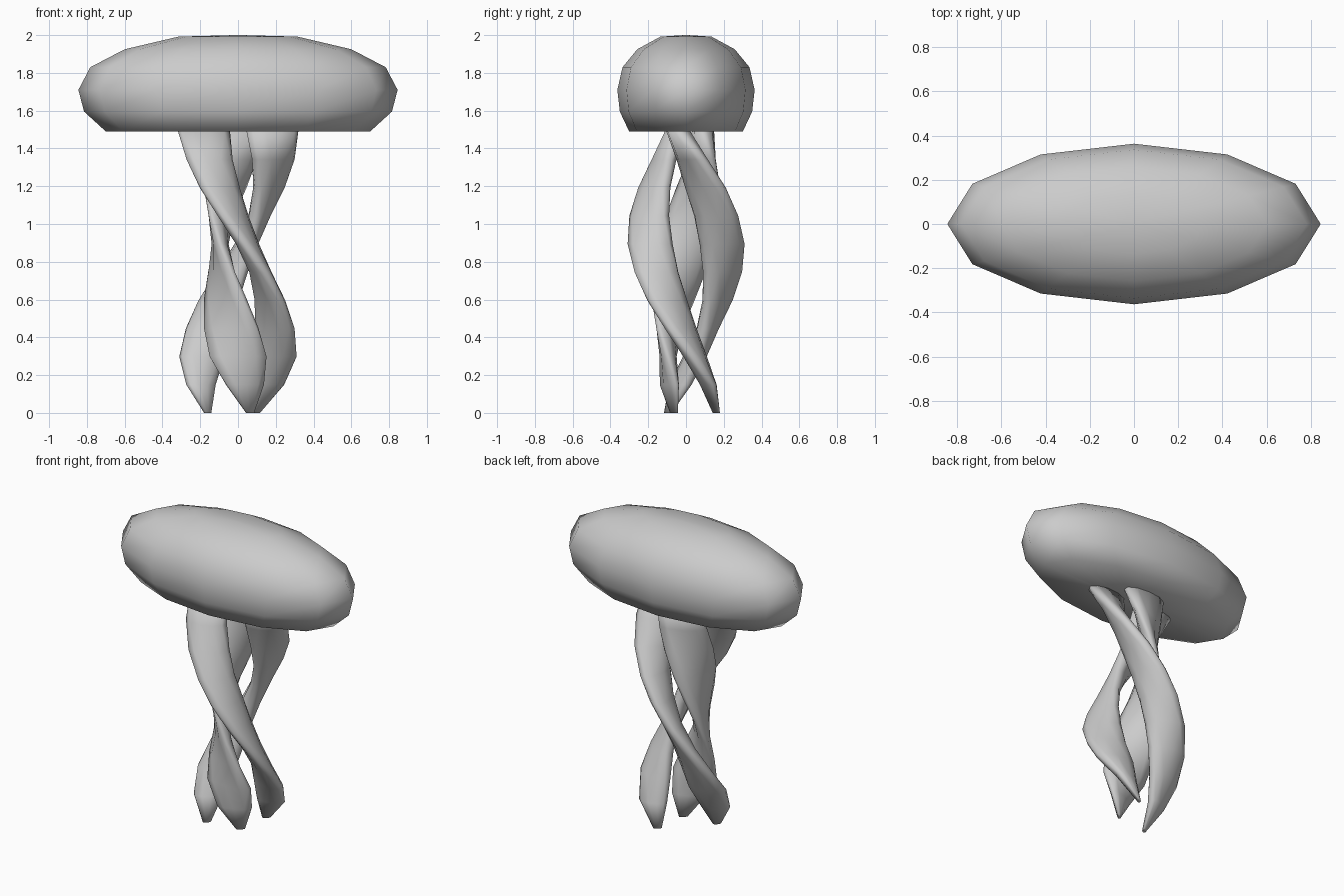
import bpy, bmesh
from math import sin, cos, pi, radians, tau

if "Cube" in bpy.data.objects:
    bpy.data.objects.remove(bpy.data.objects["Cube"])

SQUASH = 0.43   # the whole body is flattened front to back


def loft(name, rings):
    """Skin a list of closed rings, cap both ends, shade smooth."""
    bm = bmesh.new()
    rows = [[bm.verts.new(p) for p in ring] for ring in rings]
    n = len(rows[0])
    for a, b in zip(rows, rows[1:]):
        for i in range(n):
            j = (i + 1) % n
            bm.faces.new((a[i], a[j], b[j], b[i]))
    for row in (rows[0], rows[-1]):
        bm.faces.new(row)
    bmesh.ops.recalc_face_normals(bm, faces=bm.faces)
    for f in bm.faces:
        f.smooth = True
    mesh = bpy.data.meshes.new(name)
    bm.to_mesh(mesh)
    bm.free()
    obj = bpy.data.objects.new(name, mesh)
    bpy.context.collection.objects.link(obj)
    return obj


# Bell: twelve-sided flattened dome with a flat underside (radius, height)
profile = [(0.10, 1.49), (0.70, 1.49), (0.815, 1.595),
           (0.845, 1.71), (0.782, 1.83), (0.60, 1.925), (0.315, 1.992), (0.02, 2.0)]
loft("bell", [[(r * cos(tau * i / 12), r * SQUASH * sin(tau * i / 12), z)
               for i in range(12)] for r, z in profile])

# Tentacles: three flat blades squashed with the bell, then twisted around z
STEP = 0.149
width = [0.028, 0.11] + [0.158] * 2 + [0.155] * 5 + [0.15] * 2     # tangential
depth = [0.025, 0.08] + [0.105] * 6 + [0.11, 0.12, 0.135]          # radial
SPREAD = [0.21, 0.222] + [0.22] * 6 + [0.217, 0.213, 0.21]


def tentacle_ring(k, phi):
    z = k * STEP + (0.01 if k == len(width) - 1 else 0)
    twist = radians(45 - 150 * z)
    ring = []
    for i in range(10):
        a = tau * i / 10
        rad = SPREAD[k] + depth[k] * cos(a)
        tan = width[k] * sin(a)
        x = rad * cos(phi) - tan * sin(phi)
        y = SQUASH * (rad * sin(phi) + tan * cos(phi))
        ring.append((x * cos(twist) - y * sin(twist),
                     x * sin(twist) + y * cos(twist), z))
    return ring


for t in range(3):
    phi = -pi / 2 + t * tau / 3
    loft(f"tentacle_{t + 1}", [tentacle_ring(k, phi) for k in range(len(width))])
